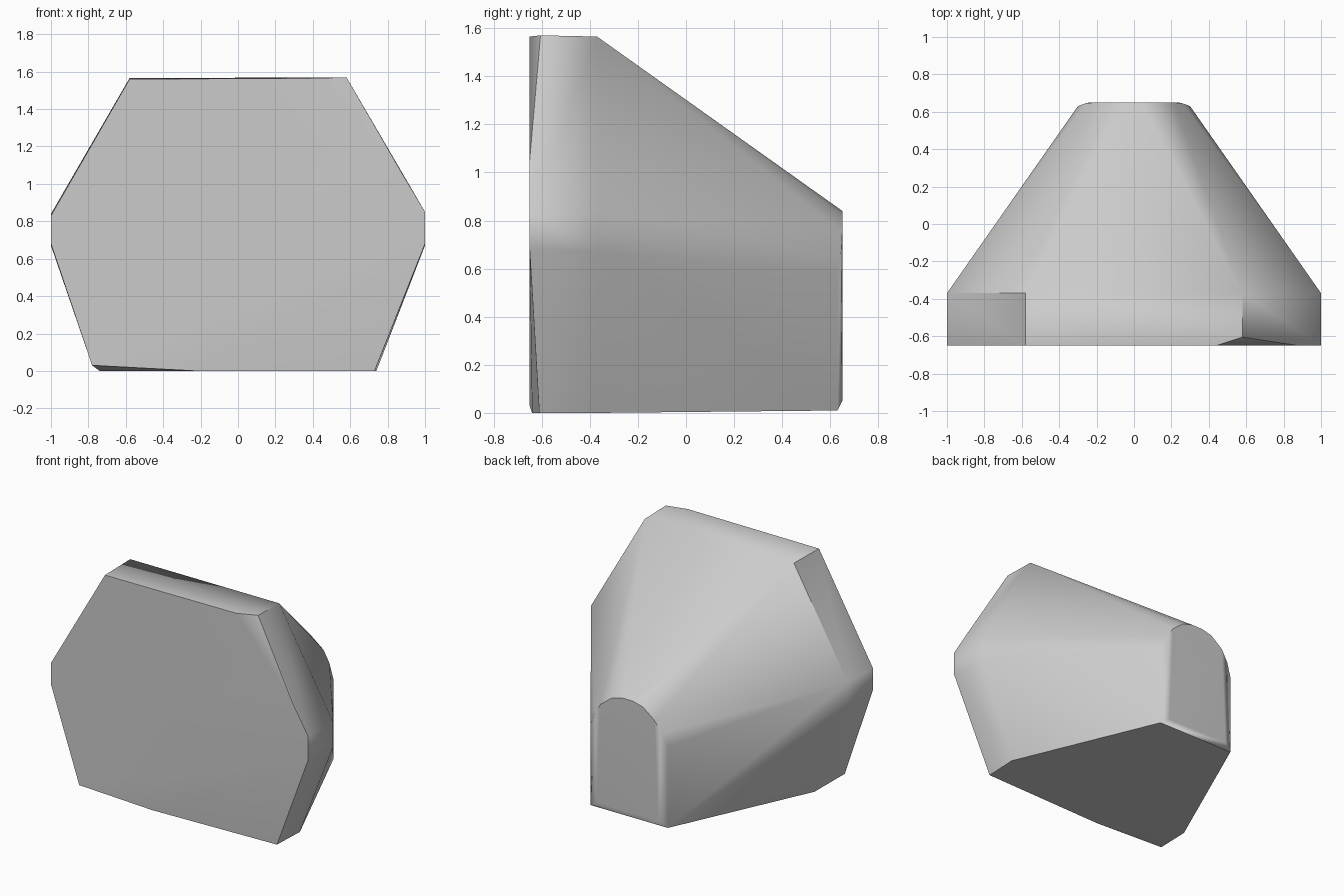
import bpy
import bmesh
from math import radians

cube = bpy.data.objects.get("Cube")
if cube:
    bpy.data.objects.remove(cube, do_unlink=True)

# Plain grey surface
grey = bpy.data.materials.new("plain grey")
grey.use_nodes = True
colour = (0.6, 0.6, 0.6, 1)
grey.diffuse_color = colour
grey.node_tree.nodes["Principled BSDF"].inputs["Base Color"].default_value = colour


def mirrored(points):
    return points + [(-x, y, z) for x, y, z in points if x]


# Wide collar section behind the front face
collar = mirrored([(0.58, -0.37, 1.565), (1, -0.37, 0.84),
                   (1, -0.37, 0.67), (0.74, -0.37, 0)])

# Front face: its model-left corners are cut back slightly
front = [(-0.58, -0.65, 1.56), (0.44, -0.65, 1.565), (0.58, -0.605, 1.57),
         (0.88, -0.65, 1.05), (1, -0.65, 0.85), (1, -0.65, 0.68),
         (0.73, -0.61, 0), (-0.22, -0.64, 0), (-0.78, -0.65, 0.03),
         (-1, -0.65, 0.68), (-1, -0.65, 0.83)]

# Narrow arched back end
back = mirrored([(0.04, 0.65, 0.84), (0.12, 0.65, 0.82), (0.21, 0.65, 0.75),
                 (0.26, 0.645, 0.67), (0.3, 0.63, 0.58), (0.3, 0.63, 0.01),
                 (0.24, 0.65, 0.05)])

# Tapered body wrapped around the three sections
bm = bmesh.new()
for point in front + collar + back:
    bm.verts.new(point)
hull = bmesh.ops.convex_hull(bm, input=bm.verts[:])
loose = {g for g in hull["geom_interior"] + hull["geom_unused"]
         if isinstance(g, bmesh.types.BMVert)}
bmesh.ops.delete(bm, geom=list(loose), context="VERTS")
bmesh.ops.dissolve_limit(bm, angle_limit=radians(1),
                         verts=bm.verts[:], edges=bm.edges[:])
bmesh.ops.recalc_face_normals(bm, faces=bm.faces[:])
mesh = bpy.data.meshes.new("tapered_body")
bm.to_mesh(mesh)
bm.free()
mesh.materials.append(grey)
body = bpy.data.objects.new("tapered_body", mesh)
bpy.context.collection.objects.link(body)

# Soft shading across shallow creases, sharp at the rims
bpy.ops.object.select_all(action="DESELECT")
body.select_set(True)
bpy.context.view_layer.objects.active = body
bpy.ops.object.shade_smooth_by_angle(angle=radians(35))
weighted = body.modifiers.new("weighted_normals", "WEIGHTED_NORMAL")
weighted.keep_sharp = True
